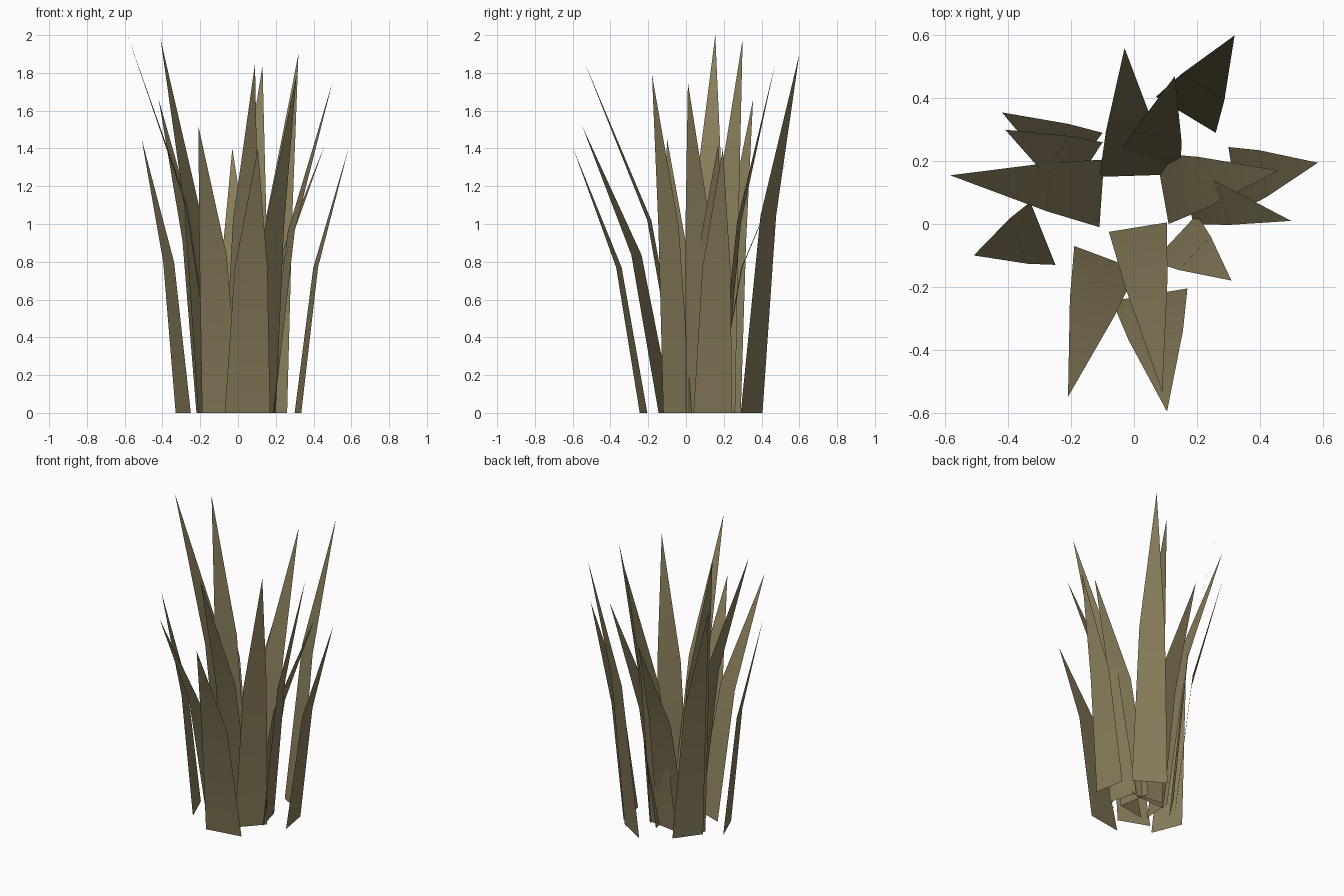
import bpy
from mathutils import Vector

mat = bpy.data.materials.new("dry_grass")
mat.diffuse_color = (0.25, 0.205, 0.105, 1)

# Each blade: two base corners (xy), tip (xy), height
BLADES = [
    (.26, .29, .07, .405, .32, .60, 1.90),
    (.11, .157, -.11, .15, -.03, .56, 1.40),
    (.15, .165, -.065, .195, .13, .47, 1.84),
    (-.10, .29, -.22, .13, -.42, .355, 1.66),
    (-.10, .26, -.21, .09, -.41, .30, 1.98),
    (-.095, .205, -.11, -.01, -.585, .155, 2.0),
    (-.33, .07, -.25, -.13, -.51, -.10, 1.45),
    (-.19, -.07, .01, -.145, -.21, -.55, 1.52),
    (-.07, -.245, .17, -.205, .105, -.597, 1.40),
    (-.08, -.025, .105, .005, .09, -.535, 1.85),
    (.06, -.12, .20, .03, .31, -.18, 1.79),
    (.19, .0, .14, .19, .50, .01, 1.75),
    (.11, .0, .07, .225, .46, .17, 1.42),
    (.335, .04, .30, .245, .585, .195, 1.40),
]
FOLD = 0.55   # fold height as a share of blade height
LEAN = 0.35   # share of the outward lean reached at the fold
TAPER = 0.72  # fold width as a share of base width


def blade(i, ax, ay, bx, by, tx, ty, h):
    a, b = Vector((ax, ay, 0)), Vector((bx, by, 0))
    tip = Vector((tx, ty, h))
    base = (a + b) / 2
    out = Vector((tx, ty, 0)) - base
    # keep the face direction pointing outward
    if (b - a).cross(Vector((0, 0, 1))).dot(out) < 0:
        a, b = b, a
    # the fold is a narrower, shifted copy of the base edge
    mid = base + out * LEAN + Vector((0, 0, h * FOLD))
    half = (b - a) * TAPER / 2
    me = bpy.data.meshes.new(f"grass_blade_{i}")
    me.from_pydata([a, b, mid + half, mid - half, tip], [],
                   [(0, 1, 2, 3), (3, 2, 4)])
    me.polygons.foreach_set("use_smooth", [True, True])
    me.materials.append(mat)
    me.update()
    ob = bpy.data.objects.new(f"grass_blade_{i}", me)
    bpy.context.collection.objects.link(ob)


for i, row in enumerate(BLADES, 1):
    blade(i, *row)
